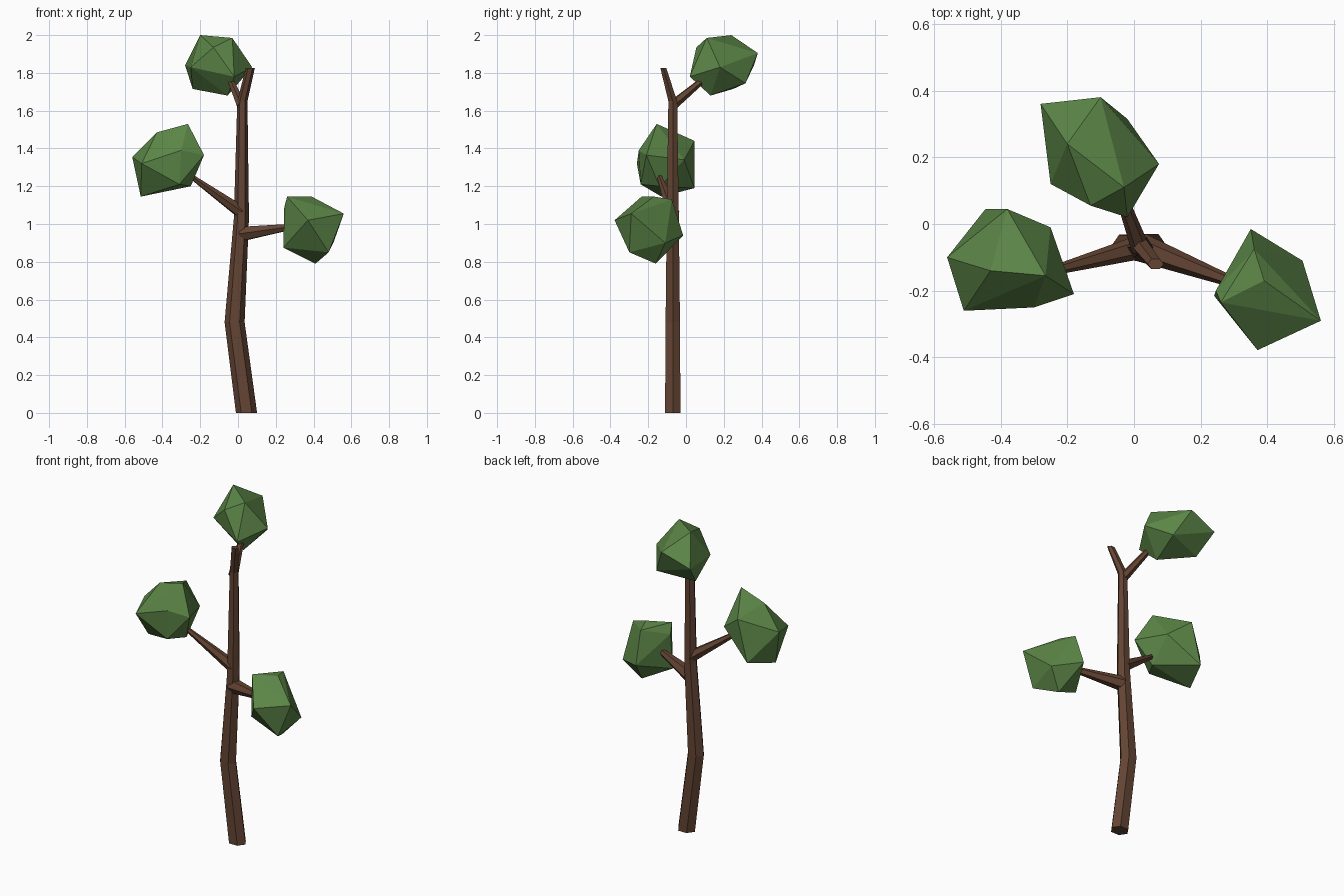
import bpy, bmesh, math
from mathutils import Vector

if "Cube" in bpy.data.objects:
    bpy.data.objects.remove(bpy.data.objects["Cube"])


def material(name, rgb):
    m = bpy.data.materials.new(name)
    m.diffuse_color = (*rgb, 1)
    m.use_nodes = True
    m.node_tree.nodes["Principled BSDF"].inputs["Base Color"].default_value = m.diffuse_color
    return m


BARK = material("bark", (0.125, 0.058, 0.033))
LEAF = material("leaf", (0.105, 0.235, 0.062))


def finish(bm, name, mat):
    bmesh.ops.recalc_face_normals(bm, faces=bm.faces)
    me = bpy.data.meshes.new(name)
    bm.to_mesh(me)
    bm.free()
    me.materials.append(mat)
    ob = bpy.data.objects.new(name, me)
    bpy.context.collection.objects.link(ob)
    return ob


def loft(name, rings, u, v, sides=6):
    """Six-sided tapered limb; rings are (centre, radius along u, radius along v)."""
    bm = bmesh.new()
    loops = []
    for c, ru, rv in rings:
        loops.append([bm.verts.new(Vector(c)
                                   + u * ru * math.cos(math.tau * i / sides)
                                   + v * rv * math.sin(math.tau * i / sides))
                      for i in range(sides)])
    for a, b in zip(loops, loops[1:]):
        for i in range(sides):
            j = (i + 1) % sides
            bm.faces.new((a[i], a[j], b[j], b[i]))
    bm.faces.new(loops[0])
    bm.faces.new(loops[-1])
    return finish(bm, name, BARK)


def branch(name, start, end, r0, r1):
    d = (Vector(end) - Vector(start)).normalized()
    u = d.cross(Vector((0, 0, 1))).normalized()
    return loft(name, [(start, r0, r0), (end, r1, r1)], u, d.cross(u))


def foliage(name, points):
    """Faceted leaf clump wrapped around a few corner points."""
    bm = bmesh.new()
    for p in points:
        bm.verts.new(p)
    res = bmesh.ops.convex_hull(bm, input=bm.verts)
    loose = [g for g in res["geom_interior"] if isinstance(g, bmesh.types.BMVert)]
    bmesh.ops.delete(bm, geom=loose, context="VERTS")
    return finish(bm, name, LEAF)


# Trunk, bent near the base and leaning forward at the tip
loft("trunk", [((0.045, -0.07, 0), 0.056, 0.047),
               ((-0.018, -0.07, 0.48), 0.053, 0.044),
               ((0.018, -0.07, 1.03), 0.040, 0.037),
               ((0.023, -0.07, 1.65), 0.027, 0.027),
               ((0.065, -0.12, 1.825), 0.024, 0.018)],
     Vector((1, 0, 0)), Vector((0, 1, 0)))

# Branches
branch("right_branch", (0.02, -0.07, 0.948), (0.28, -0.168, 0.985), 0.043, 0.018)
branch("left_branch", (0.015, -0.07, 1.065), (-0.245, -0.14, 1.25), 0.036, 0.014)
branch("back_branch", (0.02, -0.075, 1.625), (-0.035, 0.075, 1.75), 0.028, 0.018)

# Leaf clumps
foliage("back_foliage", [
    (-.20, .24, 2.0), (-.03, .11, 1.985), (-.10, .38, 1.905), (.075, .18, 1.83),
    (-.02, .02, 1.78), (-.28, .36, 1.84), (-.25, .12, 1.83), (-.13, .055, 1.935),
    (-.055, .13, 1.68), (-.24, .25, 1.715), (-.02, .315, 1.745)])
foliage("left_foliage", [
    (-.265, -.155, 1.53), (-.43, -.14, 1.485), (-.38, .045, 1.44), (-.445, .045, 1.19),
    (-.25, -.01, 1.34), (-.18, -.21, 1.365), (-.30, -.25, 1.39), (-.51, -.26, 1.32),
    (-.56, -.10, 1.355), (-.515, -.13, 1.145), (-.25, -.14, 1.20), (-.31, -.24, 1.21)])
foliage("right_foliage", [
    (.39, -.17, 1.145), (.36, -.075, 1.13), (.35, -.015, .94), (.505, -.11, .90),
    (.56, -.29, 1.055), (.37, -.378, 1.02), (.24, -.215, .875), (.41, -.16, .79),
    (.26, -.235, 1.145), (.245, -.2, 1.09), (.48, -.30, .85)])
